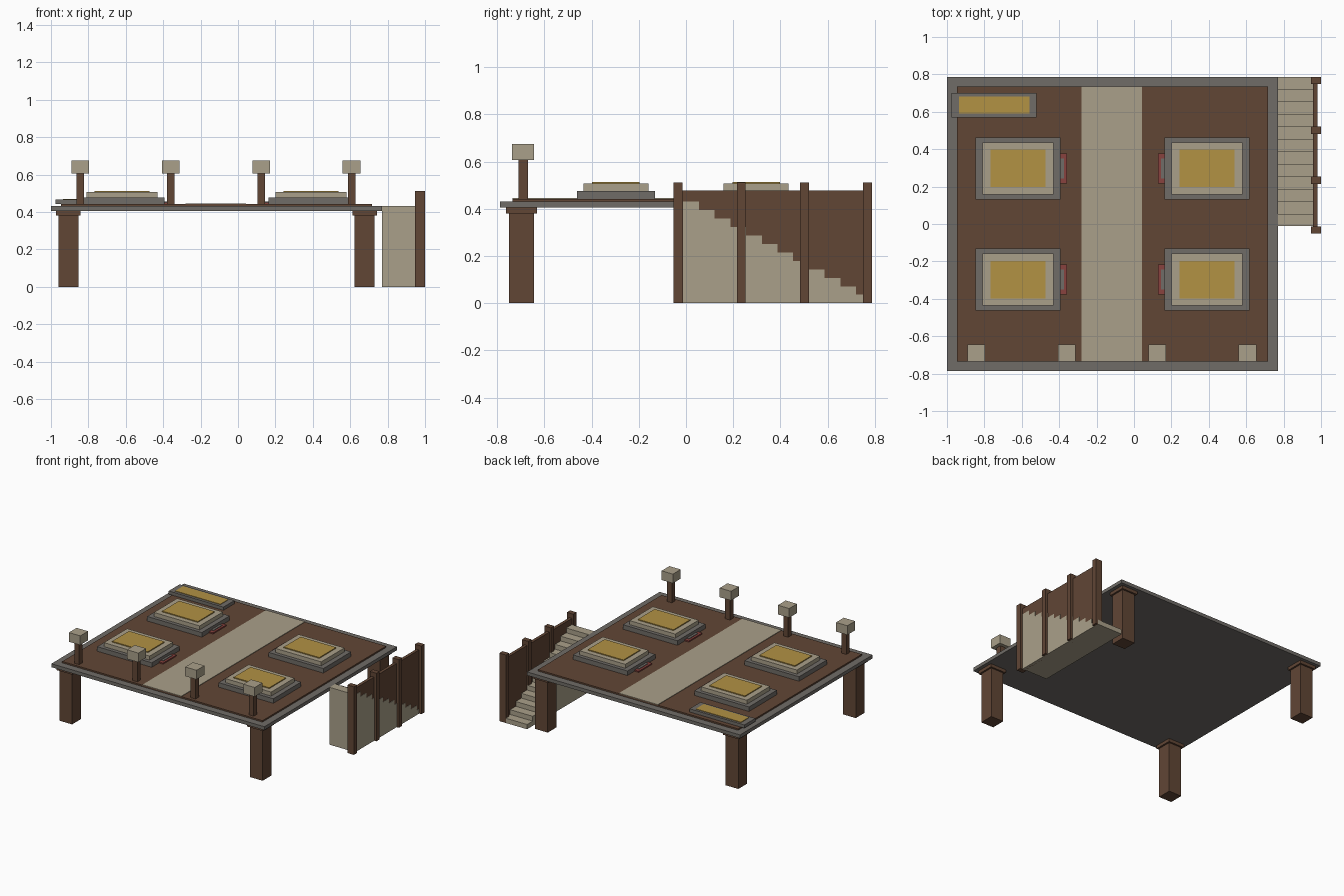
import bpy
import bmesh

if "Cube" in bpy.data.objects:
    bpy.data.objects.remove(bpy.data.objects["Cube"], do_unlink=True)


def material(name, rgb):
    """Flat material from display colour values, stored as linear."""
    colour = [(c / 255 / 12.92) if c < 11 else ((c / 255 + 0.055) / 1.055) ** 2.4 for c in rgb]
    m = bpy.data.materials.new(name)
    m.use_nodes = True
    m.diffuse_color = (*colour, 1)
    m.node_tree.nodes["Principled BSDF"].inputs["Base Color"].default_value = (*colour, 1)
    return m


BROWN = material("dark wood", (97, 70, 53))
TAN = material("pale stone", (170, 160, 138))
GOLD = material("ochre mat", (178, 146, 68))
RED = material("red trim", (136, 66, 62))
GREY = material("grey stone", (112, 108, 103))


def finish(name, bm, mat):
    bmesh.ops.recalc_face_normals(bm, faces=bm.faces)
    mesh = bpy.data.meshes.new(name)
    bm.to_mesh(mesh)
    bm.free()
    mesh.materials.append(mat)
    obj = bpy.data.objects.new(name, mesh)
    bpy.context.collection.objects.link(obj)
    return obj


def box(name, mat, x, y, z):
    """Box from (min, max) ranges."""
    bm = bmesh.new()
    bmesh.ops.create_cube(bm, size=1)
    for v in bm.verts:
        v.co = [r[0] if c < 0 else r[1] for c, r in zip(v.co, (x, y, z))]
    return finish(name, bm, mat)


def around(c, half):
    return (c - half, c + half)


def extrude_profile(name, mat, points, axis, start, end):
    """Extrude a closed outline, given in the other two axes, along one axis."""
    bm = bmesh.new()
    verts = []
    for p in points:
        co = list(p)
        co.insert(axis, start)
        verts.append(bm.verts.new(co))
    face = bm.faces.new(verts)
    new = bmesh.ops.extrude_face_region(bm, geom=[face])["geom"]
    shift = [0, 0, 0]
    shift[axis] = end - start
    bmesh.ops.translate(bm, vec=shift, verts=[g for g in new if isinstance(g, bmesh.types.BMVert)])
    return finish(name, bm, mat)


def frame(name, mat, x, y, z, width):
    """Rectangular rim made from a slab with its middle inset and removed."""
    (x0, x1), (y0, y1) = x, y
    bm = bmesh.new()
    outer = [bm.verts.new((a, b, z[0])) for a, b in ((x0, y0), (x1, y0), (x1, y1), (x0, y1))]
    face = bm.faces.new(outer)
    bmesh.ops.inset_region(bm, faces=[face], thickness=width, use_even_offset=True)
    bmesh.ops.delete(bm, geom=[face], context='FACES')
    new = bmesh.ops.extrude_face_region(bm, geom=bm.faces[:])["geom"]
    bmesh.ops.translate(bm, vec=(0, 0, z[1] - z[0]),
                        verts=[g for g in new if isinstance(g, bmesh.types.BMVert)])
    return finish(name, bm, mat)


# Platform: slab, red rim, inner ledge, floor and central path
CX = -0.115
DECK_X, DECK_Y = (-1.0, 0.77), (-0.787, 0.787)
FLOOR = 0.442
box("platform_slab", GREY, DECK_X, DECK_Y, (0.405, 0.431))
frame("platform_rim", RED, DECK_X, DECK_Y, (0.431, 0.457), 0.04)
frame("inner_ledge", GREY, (-0.96, 0.73), (-0.747, 0.747), (0.431, 0.447), 0.013)
box("floor", BROWN, (-0.947, 0.717), (-0.734, 0.734), (0.431, FLOOR))
box("central_path", TAN, (-0.28, 0.043), (-0.734, 0.734), (FLOOR, FLOOR + 0.004))

# Four legs with wider capitals
for sx, side in ((-1, "right"), (1, "left")):
    for sy, end in ((-1, "front"), (1, "back")):
        x, y = CX + sx * 0.792, sy * 0.697
        box(f"{end}_{side}_leg", BROWN, around(x, 0.053), around(y, 0.053), (0, 0.381))
        box(f"{end}_{side}_capital", BROWN, around(x, 0.066), around(y, 0.066), (0.381, 0.405))

# Tiered pads on both sides of the path, each with a small doorstep
for sx, side in ((-1, "right"), (1, "left")):
    for sy, end in ((-1, "front"), (1, "back")):
        x, y = CX + sx * 0.505, sy * 0.297
        tag = f"{end}_{side}"
        box(f"{tag}_pad_base", GREY, around(x, 0.227), around(y, 0.165), (FLOOR, 0.476))
        box(f"{tag}_pad_tier", TAN, around(x, 0.19), around(y, 0.138), (0.476, 0.506))
        box(f"{tag}_pad_mat", GOLD, around(x, 0.148), around(y, 0.1), (0.506, 0.513))
        step_x = CX + sx * 0.264
        box(f"{tag}_doorstep", RED, around(step_x, 0.02), around(y, 0.08), (FLOOR, 0.451))
        box(f"{tag}_doorstep_inlay", GREY, around(step_x + sx * 0.008, 0.012),
            around(y, 0.053), (0.451, 0.455))

# Long low plaque in the back right corner
box("plaque_base", GREY, (-0.975, -0.52), (0.57, 0.7), (FLOOR, 0.466))
box("plaque_mat", GOLD, (-0.935, -0.56), (0.59, 0.683), (0.466, 0.47))

# Row of lanterns along the front
for i in range(4):
    x = -0.843 + i * 0.4833
    box(f"lantern_post_{i + 1}", BROWN, around(x, 0.02), around(-0.69, 0.02), (FLOOR, 0.606))
    box(f"lantern_head_{i + 1}", TAN, around(x, 0.047), around(-0.69, 0.046), (0.606, 0.675))

# Solid staircase descending towards the back
STEPS, TOP, Y0, Y1 = 12, 0.431, -0.012, 0.787
run, rise = (Y1 - Y0) / STEPS, TOP / STEPS
outline = [(Y1, 0), (Y0, 0)]
for i in range(STEPS):
    z = TOP - i * rise
    outline += [(Y0 + i * run, z), (Y0 + (i + 1) * run, z)]
extrude_profile("staircase", TAN, outline, 0, 0.77, 0.982)

# Fence along the outer side of the stairs
box("fence_panel", BROWN, (0.957, 0.98), (-0.04, 0.78), (0, 0.477))
for i in range(4):
    box(f"fence_post_{i + 1}", BROWN, around(0.973, 0.027),
        around(-0.033 + i * 0.267, 0.019), (0, 0.511))
